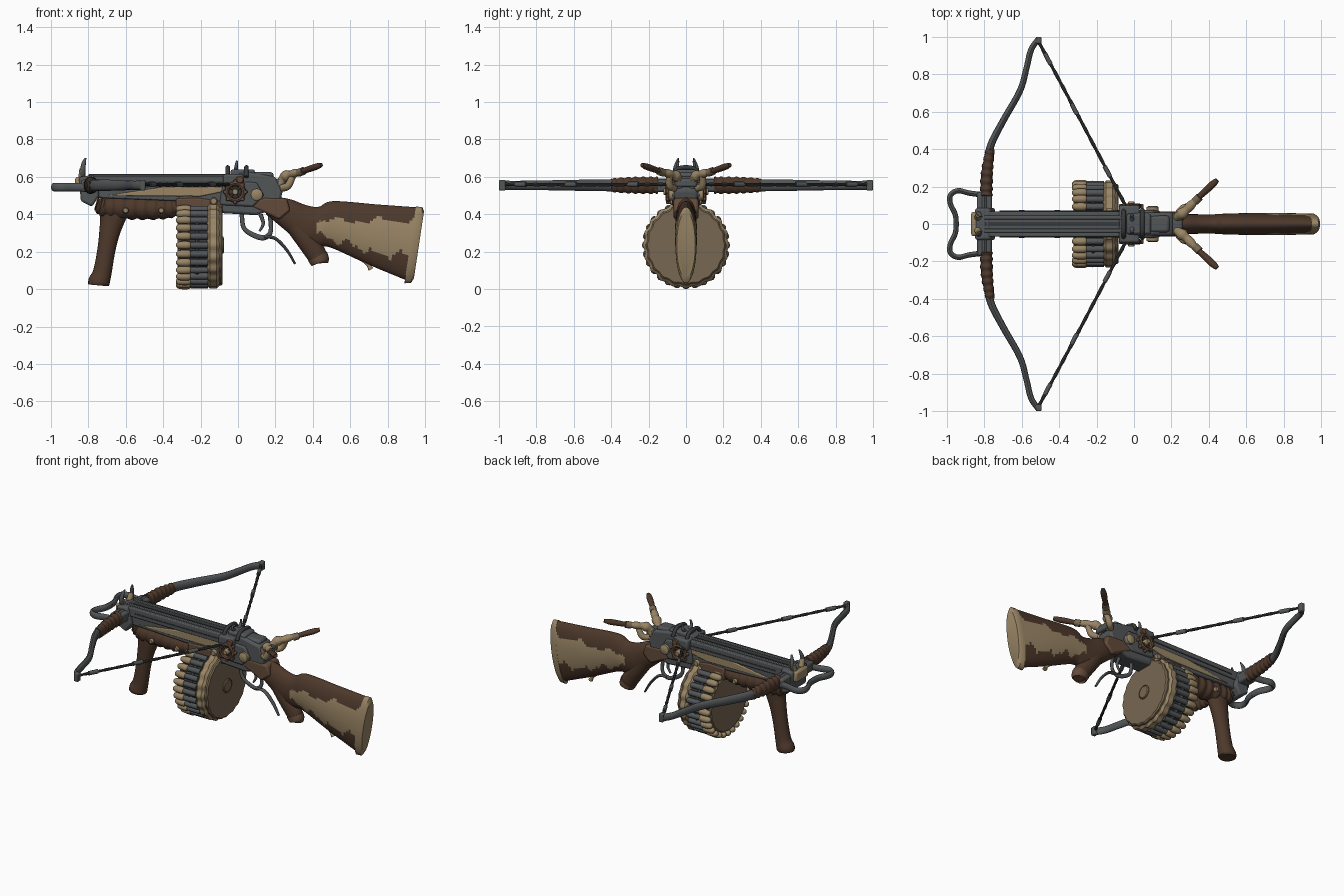
import bpy, bmesh, math, random
from mathutils import Vector, Matrix

if "Cube" in bpy.data.objects:
    bpy.data.objects.remove(bpy.data.objects["Cube"])

random.seed(4)

def material(name, c):
    m = bpy.data.materials.new(name)
    m.diffuse_color = (*c, 1)
    m.use_nodes = True
    m.node_tree.nodes["Principled BSDF"].inputs["Base Color"].default_value = m.diffuse_color
    return m

STEEL = material("grey steel", (0.085, 0.092, 0.096))
DARK = material("dark steel", (0.040, 0.042, 0.043))
BROWN = material("dark brown wood", (0.075, 0.040, 0.024))
RUST = material("brown leather", (0.125, 0.070, 0.042))
TAN = material("tan bone", (0.32, 0.235, 0.13))
DUST = material("dusty tan", (0.19, 0.137, 0.085))

def finish(bm, name, mats, mirror=False, bevel=0.0):
    bmesh.ops.recalc_face_normals(bm, faces=bm.faces)
    me = bpy.data.meshes.new(name)
    bm.to_mesh(me)
    bm.free()
    ob = bpy.data.objects.new(name, me)
    bpy.context.collection.objects.link(ob)
    for m in mats if isinstance(mats, list) else [mats]:
        me.materials.append(m)
    bpy.ops.object.select_all(action='DESELECT')
    ob.select_set(True)
    bpy.context.view_layer.objects.active = ob
    bpy.ops.object.shade_smooth_by_angle(angle=math.radians(40))
    if bevel:
        b = ob.modifiers.new("bevel", 'BEVEL')
        b.width, b.segments = bevel, 2
    if mirror:
        md = ob.modifiers.new("mirror", 'MIRROR')
        md.use_axis = (False, True, False)
    return ob

def loft(name, secs, mats, n=16, mirror=False, rule=None):
    """Skin elliptical sections given as (centre, axis_a, axis_b)."""
    bm = bmesh.new()
    rings = [[bm.verts.new(c + a * math.cos(2 * math.pi * k / n) + b * math.sin(2 * math.pi * k / n))
              for k in range(n)] for c, a, b in secs]
    for r, s in zip(rings, rings[1:]):
        for k in range(n):
            bm.faces.new((r[k], r[(k + 1) % n], s[(k + 1) % n], s[k]))
    bm.faces.new(rings[0])
    bm.faces.new(rings[-1])
    if rule:
        for f in bm.faces:
            f.material_index = rule(f.calc_center_median())
    return finish(bm, name, mats, mirror)

def spline(rows, steps):
    """Catmull-Rom through rows of numbers."""
    out, last = [], len(rows) - 1
    for i in range(last):
        p = [rows[max(0, min(last, i + d))] for d in (-1, 0, 1, 2)]
        for s in range(steps):
            t = s / steps
            out.append([0.5 * (2 * b + (c - a) * t + (2 * a - 5 * b + 4 * c - d) * t * t
                               + (3 * b - a - 3 * c + d) * t ** 3) for a, b, c, d in zip(*p)])
    return out + [list(rows[last])]

def tube(name, rows, mat, up=(0, 0, 1), steps=6, n=12, mirror=False, ripple=0.0, waves=0):
    """Tube through rows (x, y, z, half width, half height along up)."""
    rs = spline(rows, steps)
    P = [Vector(r[:3]) for r in rs]
    secs = []
    for i, r in enumerate(rs):
        t = (P[min(i + 1, len(P) - 1)] - P[max(i - 1, 0)]).normalized()
        side = t.cross(Vector(up)).normalized()
        g = 1 + ripple * math.sin(2 * math.pi * waves * i / (len(rs) - 1))
        secs.append((P[i], side * r[3] * g, side.cross(t) * r[4] * g))
    return loft(name, secs, mat, n, mirror)

def prism(name, pts, y0, y1, mat, bevel=0.006, mirror=False):
    """Extrude an x-z outline from y0 to y1."""
    bm = bmesh.new()
    a = [bm.verts.new((x, y0, z)) for x, z in pts]
    b = [bm.verts.new((x, y1, z)) for x, z in pts]
    bm.faces.new(a)
    bm.faces.new(b)
    for i in range(len(a)):
        j = (i + 1) % len(a)
        bm.faces.new((a[i], a[j], b[j], b[i]))
    return finish(bm, name, mat, mirror, bevel)

def box(name, x0, x1, y0, y1, z0, z1, mat, bevel=0.006, mirror=False):
    return prism(name, [(x0, z0), (x1, z0), (x1, z1), (x0, z1)], y0, y1, mat, bevel, mirror)

def disc(name, x, y, z, r, depth, mat):
    """Round plate facing sideways, mirrored to both sides."""
    return tube(name, [(x, y, z, r, r), (x, y + depth, z, r, r), (x, y + depth + .006, z, r * .75, r * .75)],
                mat, steps=1, n=20, mirror=True)

# Rail and side panels
box("top_rail", -.83, .03, -.068, .068, .545, .605, STEEL)
box("rail_groove", -.80, -.05, -.012, .012, .604, .608, DARK, 0)
box("rail_lip", -.80, -.04, .024, .045, .60, .614, STEEL, .004, True)
box("rail_side_groove", -.72, -.06, .060, .071, .568, .576, DARK, 0, True)
prism("bone_side_panel", [(-.70, .50), (-.2, .495), (-.08, .52), (-.08, .56), (-.32, .558)], -.066, .066, TAN)
prism("rail_underside", [(-.80, .49), (-.30, .47), (-.1, .49), (-.1, .55), (-.82, .56)], -.058, .058, STEEL)
prism("front_block", [(-.78, .44), (-.84, .47), (-.85, .60), (-.77, .61), (-.74, .50)], -.085, .085, STEEL, .012)
box("front_cap", -.87, -.835, -.065, .065, .53, .60, TAN, .012)
box("front_bracket", -.84, -.76, -.17, .17, .52, .585, STEEL, .012)
tube("front_hook", [(-.83, .03, .58, .018, .018), (-.83, .055, .63, .014, .014), (-.825, .05, .67, .010, .012),
                    (-.815, .04, .70, .004, .005)], STEEL, (1, 0, 0), mirror=True)
tube("front_hook_base", [(-.835, .03, .58, .02, .02), (-.832, .052, .64, .016, .016)], TAN, (1, 0, 0), mirror=True)

# Ribbed forestock and front grip
tube("ribbed_forestock", [(-.76, 0, .455, .045, .03), (-.70, 0, .44, .062, .06), (-.55, 0, .435, .064, .062),
                          (-.40, 0, .43, .062, .055), (-.31, 0, .44, .055, .045)], BROWN, steps=16, n=20, ripple=.07, waves=11)
tube("front_grip", [(-.665, 0, .43, .05, .095), (-.67, 0, .38, .048, .07), (-.687, 0, .30, .045, .055), (-.705, 0, .2, .043, .048),
                    (-.725, 0, .09, .046, .05), (-.742, 0, .04, .054, .058), (-.745, 0, .02, .048, .054)],
     BROWN, (1, 0, 0), n=20)
for x in (-.41, -.60):
    disc("forestock_bolt", x, .058, .42, .016, .012, TAN)

# Receiver
prism("receiver", [(-.32, .42), (.10, .395), (.22, .44), (.24, .53), (.20, .60), (.12, .615), (.05, .63),
                   (-.08, .60), (-.14, .55), (-.32, .50)], -.062, .062, STEEL, .014)
prism("magazine_collar", [(-.33, .40), (-.08, .40), (-.08, .47), (-.22, .49), (-.33, .485)], -.068, .068, RUST, .01)
prism("receiver_side_plate", [(-.10, .45), (.08, .44), (.14, .50), (.10, .57), (-.08, .58)], -.074, .074, STEEL, .01)
prism("leather_tang", [(.05, .45), (.14, .41), (.22, .37), (.28, .42), (.26, .485), (.14, .49)], -.066, .066, RUST, .012)
box("lock_block", -.08, .03, -.10, .10, .545, .615, STEEL, .012)
box("lock_bridge", -.04, .09, -.055, .055, .60, .640, STEEL, .012)
box("rear_hump", .06, .19, -.045, .045, .58, .625, STEEL, .015)
for x in (-.055, .045):
    tube("lock_strap", [(x, -.075, .60, .012, .012), (x, -.04, .645, .012, .012), (x, .04, .645, .012, .012),
                        (x, .075, .60, .012, .012)], DARK, (1, 0, 0))
tube("rear_sight", [(-.01, .02, .63, .012, .012), (-.01, .045, .655, .009, .009), (-.005, .04, .685, .005, .006)],
     STEEL, (1, 0, 0), mirror=True)
disc("side_stud_rear", .10, .07, .505, .032, .02, TAN)
disc("side_stud_low", -.13, .062, .47, .02, .014, TAN)
disc("side_stud_top", .01, .09, .585, .022, .012, RUST)

# Gear wheels on both sides
GX, GZ = -.015, .52
circle = [(GX + .045 * math.cos(k * math.pi / 6), .095, GZ + .045 * math.sin(k * math.pi / 6), .012, .014) for k in range(13)]
tube("gear_ring", circle, RUST, (0, 1, 0), steps=3, n=8, mirror=True)
disc("gear_hub", GX, .07, GZ, .018, .045, TAN)
disc("gear_backing", GX, .07, GZ, .042, .008, DARK)
for k in range(8):
    c, s = math.cos(k * math.pi / 4), math.sin(k * math.pi / 4)
    disc("gear_tooth", GX + .055 * c, .082, GZ + .055 * s, .011, .018, RUST)
    if k % 2:
        tube("gear_spoke", [(GX, .095, GZ, .006, .006), (GX + .045 * c, .095, GZ + .045 * s, .006, .006)],
             RUST, (0, 1, 0), steps=1, n=6, mirror=True)

# Bow limbs, leather wraps, string and stirrup
tube("bow_limb", [(-.79, 0, .555, .022, .036), (-.80, .12, .555, .022, .036), (-.785, .30, .555, .022, .034), (-.765, .42, .555, .02, .032),
                  (-.70, .55, .555, .018, .03), (-.61, .71, .555, .017, .027), (-.575, .83, .555, .016, .025),
                  (-.55, .93, .555, .016, .024), (-.51, .99, .555, .014, .026)], STEEL, mirror=True)
tube("limb_wrap", [(-.79, .15, .555, .033, .044), (-.785, .28, .555, .031, .043), (-.768, .40, .555, .024, .036)],
     BROWN, steps=20, n=16, mirror=True, ripple=.08, waves=7)
box("limb_tip", -.525, -.495, .965, 1.0, .527, .583, STEEL, .006, True)
tube("bowstring", [(-.51, .975, .56, .009, .009), (-.27, .525, .558, .009, .009), (-.02, .05, .56, .009, .009)],
     DARK, steps=20, n=8, mirror=True, ripple=.15, waves=14)
for t in (.07, .36, .72):
    p, d = Vector((-.51, .975, .56)), Vector((.49, -.925, 0))
    a, b = p + d * t, p + d * (t + .06)
    tube("string_binding", [(*a, .012, .014), (*b, .012, .014)], STEEL, steps=1, mirror=True)
tube("foot_stirrup", [(-.80, .155, .545, .015, .022), (-.88, .165, .545, .014, .022), (-.94, .178, .545, .014, .022),
                      (-.98, .155, .545, .014, .022), (-.982, .11, .545, .014, .022), (-.955, .05, .545, .014, .022),
                      (-.95, 0, .545, .014, .022)], STEEL, mirror=True)

# Drum magazine
MX, MZ = -.2, .235
def drum(name, x0, x1, r, mat, scallop=0.0, edge=.008):
    bm = bmesh.new()
    n = 120
    rings = []
    for x, k in ((x0, r - edge), (x0 + edge, r), (x1 - edge, r), (x1, r - edge)):
        rings.append([bm.verts.new((x, q * math.cos(a), MZ + q * math.sin(a))) for a in
                      [2 * math.pi * i / n for i in range(n)] for q in [k + scallop * math.cos(20 * a)]])
    for p, q in zip(rings, rings[1:]):
        for i in range(n):
            bm.faces.new((p[i], p[(i + 1) % n], q[(i + 1) % n], q[i]))
    bm.faces.new(rings[0])
    bm.faces.new(rings[-1])
    return finish(bm, name, mat)

drum("drum_core", -.315, -.12, .195, DARK)
drum("drum_rear_rim", -.165, -.10, .227, TAN, .005, .015)
drum("drum_rear_face", -.11, -.082, .212, DUST, .003)
drum("drum_front_face", -.322, -.30, .196, DUST, .002)
drum("drum_band", -.228, -.208, .215, STEEL)
drum("drum_rear_hub", -.085, -.074, .045, DUST)
casing = [(x, .213, 0, r, r) for x, r in ((-.27, .016), (-.24, .018), (-.20, .018), (-.16, .018))]
tip = [(x, .214, 0, r, r) for x, r in ((-.33, .008), (-.32, .018), (-.295, .022), (-.262, .021), (-.252, .014))]
N = 28
for name, rows, mat in (("cartridge_casing", casing, STEEL), ("cartridge_tip", tip, TAN)):
    first = tube(name, rows, mat, steps=2, n=10)
    for k in range(N):
        ob = first if k == 0 else first.copy()
        if k:
            bpy.context.collection.objects.link(ob)
        ob.matrix_world = Matrix.Translation((0, 0, MZ)) @ Matrix.Rotation(2 * math.pi * k / N, 4, 'X')

# Trigger, guard and lever
tube("trigger_guard", [(.02, 0, .41, .012, .01), (.03, 0, .33, .012, .009), (.08, 0, .29, .014, .008), (.14, 0, .275, .014, .008),
                       (.175, 0, .31, .012, .008), (.17, 0, .40, .012, .01)], STEEL, (0, 1, 0))
tube("trigger", [(.12, 0, .40, .012, .01), (.135, 0, .35, .009, .009), (.115, 0, .31, .006, .007)], STEEL, (0, 1, 0))
tube("cocking_lever", [(.14, 0, .28, .009, .014), (.20, 0, .27, .009, .014), (.26, 0, .21, .008, .013), (.305, 0, .135, .006, .009)],
     STEEL, (0, 1, 0))

# Stock with worn patch: rows of top x, top z, bottom x, bottom z, half width
rows = [(.16, .50, .15, .40, .045), (.28, .48, .27, .30, .052), (.36, .45, .35, .235, .052), (.43, .44, .43, .225, .052),
        (.51, .47, .50, .22, .056), (.75, .452, .70, .13, .060), (.985, .435, .925, .037, .055)]
secs = [(Vector(((a + c) / 2, 0, (b + d) / 2)), Vector((0, w, 0)), Vector(((a - c) / 2, 0, (b - d) / 2)))
        for a, b, c, d, w in spline(rows, 16)]
def worn(p):
    u = p.x - .16 * (p.z - .435)
    if u > .952:
        return 1
    top = .365 + .014 * math.sin(p.x * 27) + .008 * math.sin(p.x * 61)
    low = .29 - .30 * (p.x - .42) if p.x < .72 else .185
    low += .016 * math.sin(p.x * 45) + .01 * math.sin(p.x * 90)
    return 1 if p.x > .42 and low < p.z < top else 0
loft("stock", secs, [BROWN, TAN], 56, rule=worn)
loft("butt_plate", [(secs[-1][0] + Vector((dx, 0, 0)), secs[-1][1] * s, secs[-1][2] * s)
                    for dx, s in ((-.035, 1.03), (0, 1.02), (.012, .9))], TAN, 32)
tube("pistol_grip", [(.30, 0, .36, .05, .06), (.36, 0, .27, .05, .055), (.41, 0, .20, .045, .055), (.435, 0, .155, .042, .05)],
     BROWN, (1, 0, 0), n=20)
tube("pistol_grip_cap", [(.425, 0, .175, .047, .056), (.44, 0, .145, .045, .05), (.442, 0, .138, .03, .035)], RUST, (1, 0, 0), n=16)
tube("sling_swivel", [(.66, 0, .165, .012, .012), (.695, 0, .13, .01, .01), (.71, 0, .105, .016, .014)], TAN, (1, 0, 0))

# Winding handles with bone joints
box("crank_axle", .20, .26, -.06, .06, .545, .59, STEEL, .012)
tube("crank_arm", [(.22, .03, .55, .024, .024), (.25, .05, .60, .028, .028), (.29, .085, .615, .024, .022), (.34, .14, .63, .016, .016)],
     TAN, mirror=True, ripple=.12, waves=3)
tube("crank_curl", [(.235, .06, .54, .02, .018), (.265, .085, .55, .02, .02), (.285, .09, .585, .018, .018), (.30, .085, .62, .016, .016)],
     TAN, (0, 1, 0), mirror=True)
tube("crank_cuff", [(.325, .12, .622, .022, .022), (.35, .145, .631, .022, .022)], DUST, mirror=True)
tube("crank_handle", [(.34, .137, .628, .014, .014), (.38, .175, .642, .018, .017), (.42, .212, .655, .019, .017),
                      (.445, .235, .664, .012, .011)], BROWN, mirror=True)
